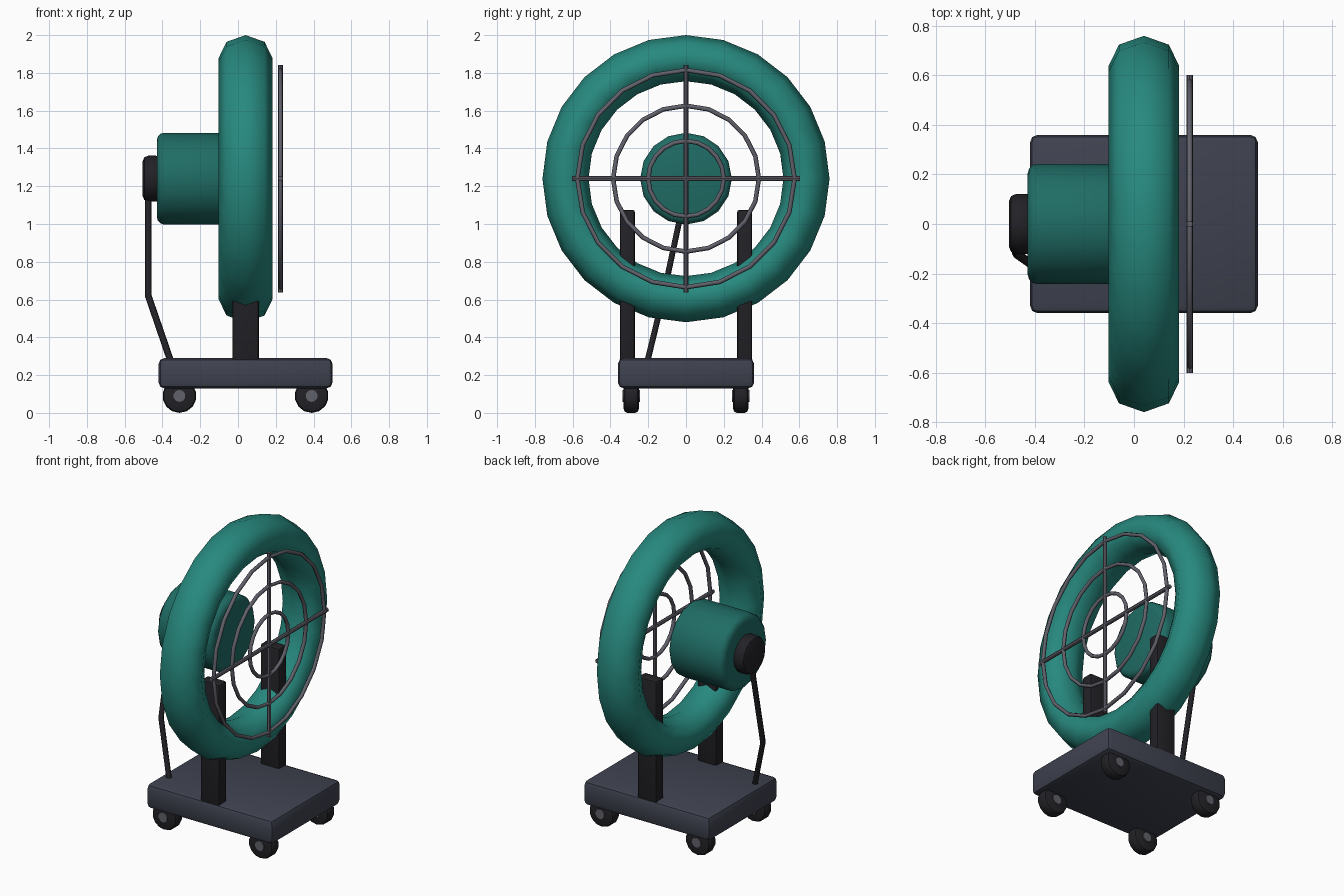
import bpy, bmesh, math
from mathutils import Matrix

if "Cube" in bpy.data.objects:
    bpy.data.objects.remove(bpy.data.objects["Cube"])

PI = math.pi
AXIS_Z = 1.24   # height of the fan axis
MID_X = 0.04    # centre plane of the shroud and base


def material(name, rgb):
    m = bpy.data.materials.new(name)
    m.diffuse_color = (*rgb, 1)
    m.use_nodes = True
    m.node_tree.nodes["Principled BSDF"].inputs["Base Color"].default_value = m.diffuse_color
    return m


TEAL = material("teal", (0.02, 0.25, 0.21))
DEEP_TEAL = material("deep_teal", (0.014, 0.15, 0.13))
SLATE = material("slate", (0.05, 0.055, 0.08))
DARK = material("dark", (0.016, 0.016, 0.02))
STEEL = material("steel", (0.12, 0.12, 0.15))


def finish(ob, name, mat, angle=40):
    ob.name = name
    ob.data.name = name
    ob.data.materials.append(mat)
    bpy.ops.object.select_all(action='DESELECT')
    ob.select_set(True)
    bpy.context.view_layer.objects.active = ob
    bpy.ops.object.shade_smooth_by_angle(angle=math.radians(angle))
    return ob


def from_bmesh(bm, name, mat, loc, bevel, segs):
    if bevel:
        bm.normal_update()
        edges = [e for e in bm.edges if e.calc_face_angle(0) > math.radians(60)]
        bmesh.ops.bevel(bm, geom=edges, offset=bevel, segments=segs,
                        profile=0.5, affect='EDGES')
    me = bpy.data.meshes.new(name)
    bm.to_mesh(me)
    bm.free()
    ob = bpy.data.objects.new(name, me)
    bpy.context.collection.objects.link(ob)
    ob.location = loc
    return finish(ob, name, mat)


def box(name, loc, size, mat, bevel=0.02, segs=2):
    bm = bmesh.new()
    bmesh.ops.create_cube(bm, size=1, matrix=Matrix.Diagonal((*size, 1)))
    return from_bmesh(bm, name, mat, loc, bevel, segs)


def cylinder(name, loc, r, length, axis, mat, sides=16, bevel=0.0, segs=2):
    rot = {'X': Matrix.Rotation(PI / 2, 4, 'Y'),
           'Y': Matrix.Rotation(PI / 2, 4, 'X'),
           'Z': Matrix.Identity(4)}[axis]
    bm = bmesh.new()
    bmesh.ops.create_cone(bm, cap_ends=True, segments=sides, radius1=r,
                          radius2=r, depth=length, matrix=rot)
    return from_bmesh(bm, name, mat, loc, bevel, segs)


def hoop(name, x, major, minor, sides, minor_sides, mat, stretch=1.0):
    bpy.ops.mesh.primitive_torus_add(
        location=(x, 0, AXIS_Z), rotation=(0, PI / 2, 0),
        major_radius=major, minor_radius=minor,
        major_segments=sides, minor_segments=minor_sides)
    ob = bpy.context.object
    ob.scale.z = stretch
    return finish(ob, name, mat, 65)


# Round shroud
hoop("shroud", MID_X, 0.638, 0.122, 24, 8, TEAL, 1.17)

# Motor housing and rear cap
cylinder("motor_housing", (-0.23, 0, AXIS_Z), 0.243, 0.40, 'X', DEEP_TEAL, 16, 0.04, 3)
cylinder("motor_cap", (-0.455, 0, AXIS_Z), 0.122, 0.10, 'X', DARK, 16, 0.03, 2)

# Front grille: three hoops and a cross
for i, r in enumerate((0.20, 0.386, 0.575)):
    hoop(f"grille_hoop_{i + 1}", 0.225, r, 0.012, 20, 6, STEEL)
cylinder("grille_bar_vertical", (0.225, 0, AXIS_Z), 0.013, 1.205, 'Z', STEEL, 8)
cylinder("grille_bar_horizontal", (0.225, 0, AXIS_Z), 0.013, 1.205, 'Y', STEEL, 8)

# Base plate
box("base", (MID_X, 0, 0.21), (0.92, 0.72, 0.16), SLATE, 0.03, 2)

# Uprights, wheels and axles on both sides
for side, s in (("front", -1), ("back", 1)):
    box(f"{side}_upright", (MID_X, s * 0.31, 0.665), (0.14, 0.08, 0.82), DARK, 0.014, 2)
    for end, x in (("left", -0.31), ("right", 0.39)):
        cylinder(f"{side}_{end}_wheel", (x, s * 0.29, 0.09), 0.09, 0.08, 'Y', DARK, 14, 0.02, 2)
        cylinder(f"{side}_{end}_axle", (x, s * 0.29, 0.09), 0.032, 0.092, 'Y', STEEL, 10)

# Power cord from the rear cap to the base
curve = bpy.data.curves.new("power_cord", 'CURVE')
curve.dimensions = '3D'
curve.bevel_depth = 0.018
curve.bevel_resolution = 1
curve.use_fill_caps = True
path = [(-0.475, 0, 1.18), (-0.475, -0.12, 0.62), (-0.355, -0.205, 0.27)]
spline = curve.splines.new('POLY')
spline.points.add(len(path) - 1)
for p, co in zip(spline.points, path):
    p.co = (*co, 1)
cord = bpy.data.objects.new("power_cord", curve)
bpy.context.collection.objects.link(cord)
curve.materials.append(DARK)
